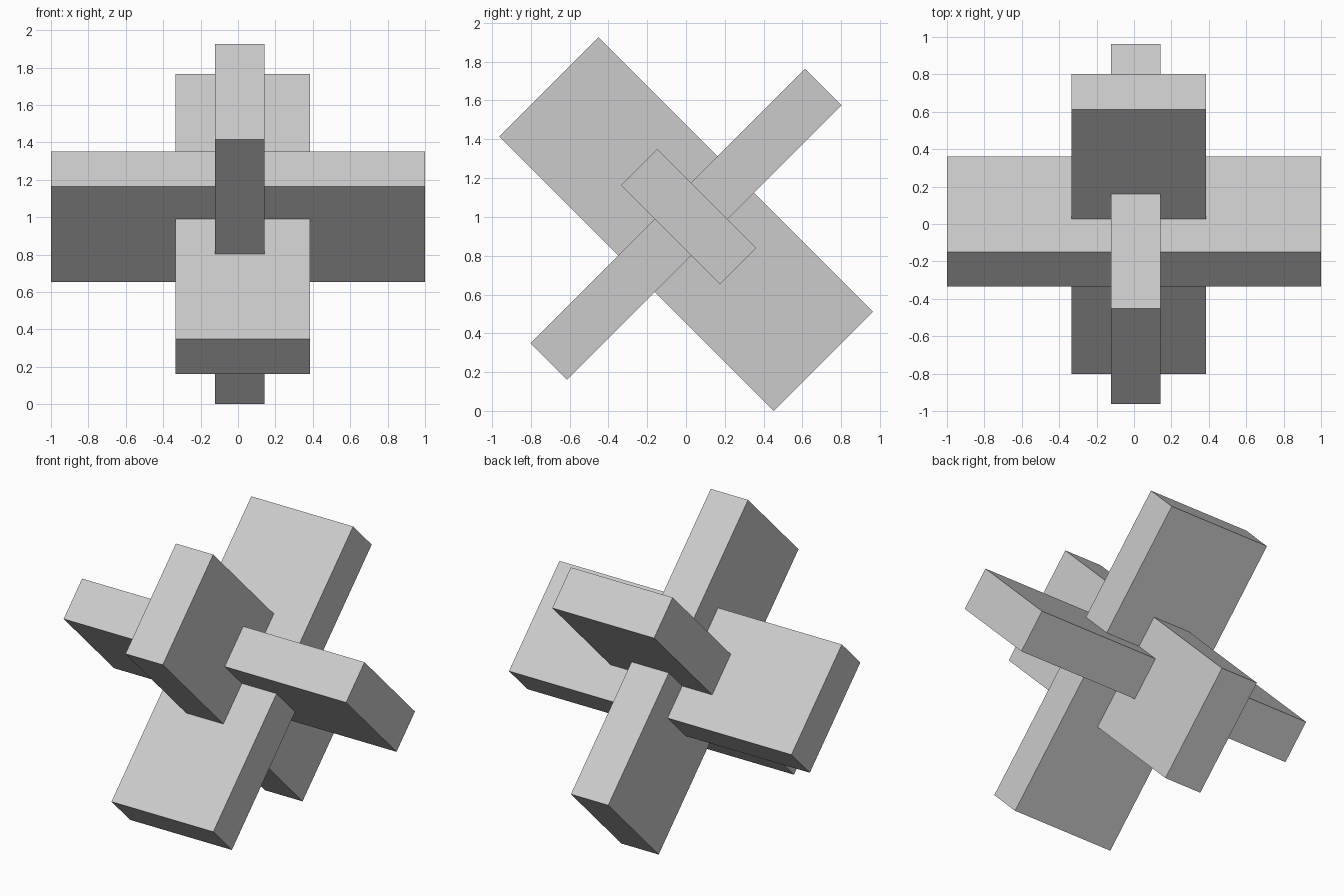
import bpy
import math
from mathutils import Matrix

if "Cube" in bpy.data.objects:
    bpy.data.objects.remove(bpy.data.objects["Cube"])

# All three slabs share one frame, tilted 45 degrees about x
TILT = Matrix.Translation((0, 0, 0.963)) @ Matrix.Rotation(-math.pi / 4, 4, 'X')


def slab(name, x, y, z):
    """Box given by its (min, max) ranges in the tilted frame."""
    bpy.ops.mesh.primitive_cube_add(size=1)
    ob = bpy.context.object
    ob.name = name
    ranges = (x, y, z)
    centre = Matrix.Translation([(a + b) / 2 for a, b in ranges])
    scale = Matrix.Diagonal([b - a for a, b in ranges] + [1])
    ob.data.transform(TILT @ centre @ scale)
    return ob


# Slab falling from front top to back bottom
slab("upright_slab", (-0.123, 0.141), (-1, 1), (-0.361, 0.361))
# Slab rising from front bottom to back top
slab("rising_slab", (-0.335, 0.386), (-0.133, 0.133), (-1, 1))
# Slab running left to right
slab("cross_slab", (-1, 1), (-0.379, 0.343), (-0.095, 0.169))
